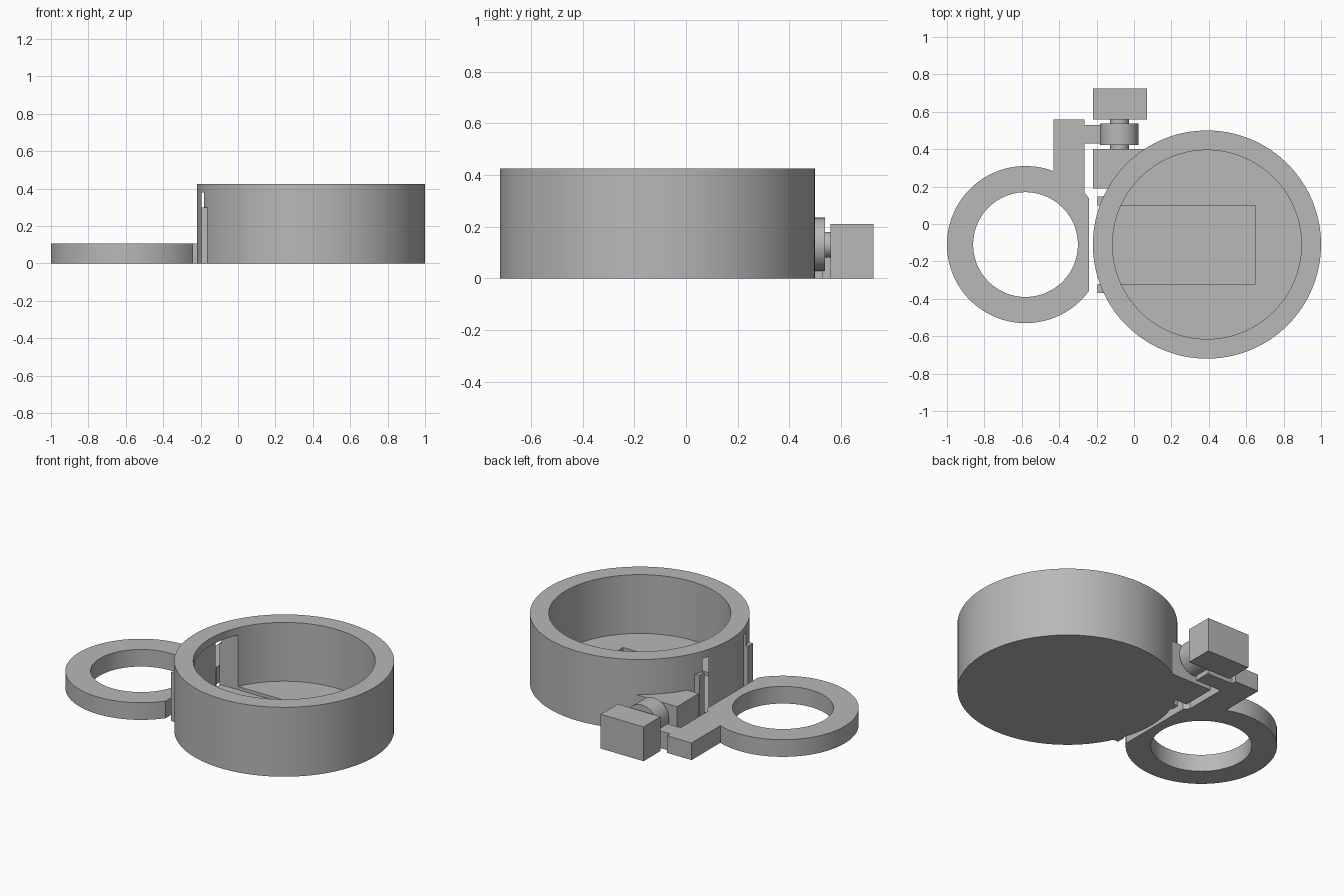
import bpy
from math import pi, radians

cube = bpy.data.objects.get("Cube")
if cube:
    bpy.data.objects.remove(cube, do_unlink=True)

grey = bpy.data.materials.new("plain grey")
grey.use_nodes = True
colour = (0.48, 0.48, 0.48, 1)
grey.diffuse_color = colour
grey.node_tree.nodes["Principled BSDF"].inputs["Base Color"].default_value = colour


def finish(name):
    ob = bpy.context.object
    ob.name = name
    ob.data.materials.append(grey)
    bpy.ops.object.transform_apply(location=False, rotation=True, scale=True)
    return ob


def box(name, x, y, z):
    """Box from its (low, high) range along each axis."""
    ranges = (x, y, z)
    bpy.ops.mesh.primitive_cube_add(size=1, location=[(a + b) / 2 for a, b in ranges])
    bpy.context.object.scale = [b - a for a, b in ranges]
    return finish(name)


def disc(name, centre, radius, z):
    """Upright cylinder between two heights."""
    bpy.ops.mesh.primitive_cylinder_add(
        vertices=128, radius=radius, depth=z[1] - z[0],
        location=(*centre, (z[0] + z[1]) / 2))
    return finish(name)


def rod(name, x, z, radius, y):
    """Cylinder lying along y."""
    bpy.ops.mesh.primitive_cylinder_add(
        vertices=64, radius=radius, depth=y[1] - y[0],
        location=(x, (y[0] + y[1]) / 2, z), rotation=(pi / 2, 0, 0))
    return finish(name)


def cut(ob, *cutters):
    bpy.context.view_layer.objects.active = ob
    for cutter in cutters:
        mod = ob.modifiers.new("cut", 'BOOLEAN')
        mod.operation = 'DIFFERENCE'
        mod.solver = 'EXACT'
        mod.object = cutter
        bpy.ops.object.modifier_apply(modifier=mod.name)
        bpy.data.objects.remove(cutter, do_unlink=True)


def smooth(ob):
    bpy.ops.object.select_all(action='DESELECT')
    ob.select_set(True)
    bpy.context.view_layer.objects.active = ob
    bpy.ops.object.shade_smooth_by_angle(angle=radians(30))


CUP = (0.39, -0.11)
RING = (-0.58, -0.11)
THIN = (0, 0.105)

# Round cup with a rectangular pocket in its floor and side wall
cup = disc("cup", CUP, 0.61, (0, 0.425))
cut(cup,
    disc("bore", CUP, 0.505, (0.065, 0.6)),
    box("pocket", (-0.195, 0.65), (-0.32, 0.10), (0.045, 0.38)))

# Small ribs on either side of the pocket
for name, y in (("back_rib", (0.10, 0.148)), ("front_rib", (-0.37, -0.32))):
    box(name, (-0.195, -0.12), y, (0, 0.298))

# Flat ring, trimmed next to the cup
ring = disc("ring", RING, 0.42, THIN)
cut(ring,
    disc("ring_hole", RING, 0.28, (-0.1, 0.3)),
    box("trim", (-0.24, 0), (-0.8, 0.6), (-0.1, 0.3)))

# Arm that links the ring to the hinge
arm = box("ring_arm", (-0.43, -0.265), (0.1, 0.56), THIN)
cut(arm, disc("arm_clearance", RING, 0.35, (-0.1, 0.3)))
box("hinge_link", (-0.30, -0.09), (0.43, 0.53), THIN)

# Hinge: inner block, pin, roller and end block
block = box("hinge_block", (-0.22, 0.07), (0.19, 0.40), (0, 0.21))
cut(block, disc("block_clearance", CUP, 0.56, (-0.1, 0.5)))
pin = rod("hinge_pin", -0.078, 0.13, 0.05, (0.38, 0.58))
roller = rod("hinge_roller", -0.078, 0.132, 0.103, (0.422, 0.538))
box("end_block", (-0.22, 0.07), (0.56, 0.725), (0, 0.21))

for ob in (cup, ring, arm, block, pin, roller):
    smooth(ob)
